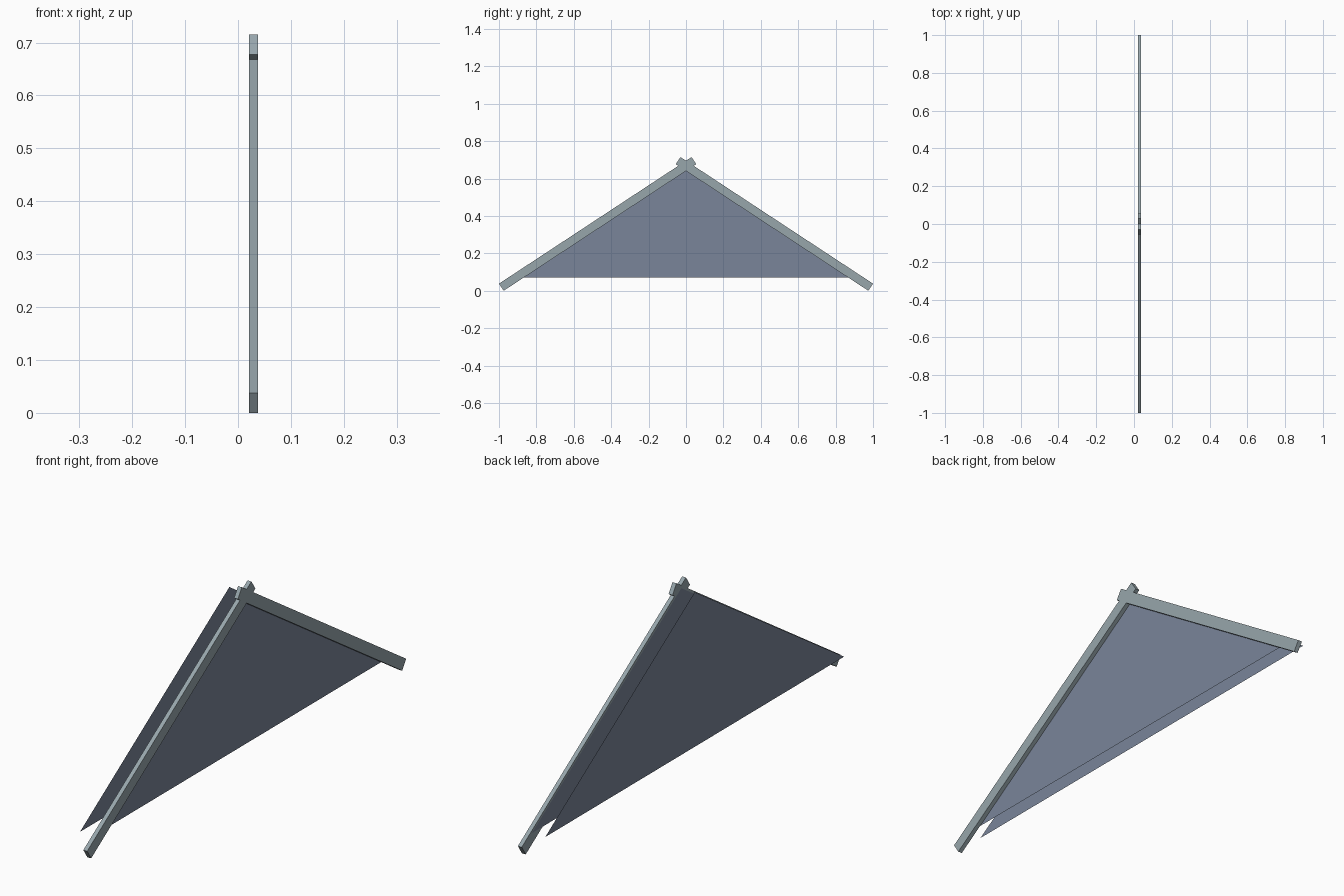
import bpy, bmesh
from mathutils import Vector

cube = bpy.data.objects.get("Cube")
if cube:
    bpy.data.objects.remove(cube, do_unlink=True)


def make_material(name, colour):
    mat = bpy.data.materials.new(name)
    mat.use_nodes = True
    mat.diffuse_color = colour
    mat.node_tree.nodes["Principled BSDF"].inputs["Base Color"].default_value = colour
    return mat


def make_panel(name, outline, x, mat, thickness=0.0):
    """Flat polygon in the y-z plane, optionally extruded towards +x."""
    bm = bmesh.new()
    face = bm.faces.new([bm.verts.new((x, y, z)) for y, z in outline])
    if thickness:
        out = bmesh.ops.extrude_face_region(bm, geom=[face])
        moved = [v for v in out["geom"] if isinstance(v, bmesh.types.BMVert)]
        bmesh.ops.translate(bm, verts=moved, vec=(thickness, 0, 0))
        bmesh.ops.recalc_face_normals(bm, faces=bm.faces)
    mesh = bpy.data.meshes.new(name)
    bm.to_mesh(mesh)
    bm.free()
    mesh.materials.append(mat)
    obj = bpy.data.objects.new(name, mesh)
    bpy.context.collection.objects.link(obj)
    return obj


board_mat = make_material("weathered grey wood", (0.31, 0.38, 0.41, 1))
wall_mat = make_material("slate blue wall", (0.195, 0.235, 0.32, 1))

# Sloping boards crossing at the ridge
foot, top = Vector((-0.975, 0)), Vector((0.055, 0.677))
across = Vector((-0.025, 0.038))
board = [foot, top, top + across, foot + across]
for side, sign in (("front", 1), ("back", -1)):
    make_panel(side + "_gable_board", [(sign * y, z) for y, z in board],
               0.021, board_mat, 0.017)

# Triangular gable walls, outer and inner
triangle = [(-0.937, 0.07), (0.937, 0.07), (0, 0.684)]
make_panel("outer_gable_wall", triangle, 0.0205, wall_mat)
make_panel("inner_gable_wall", triangle, -0.038, wall_mat)
